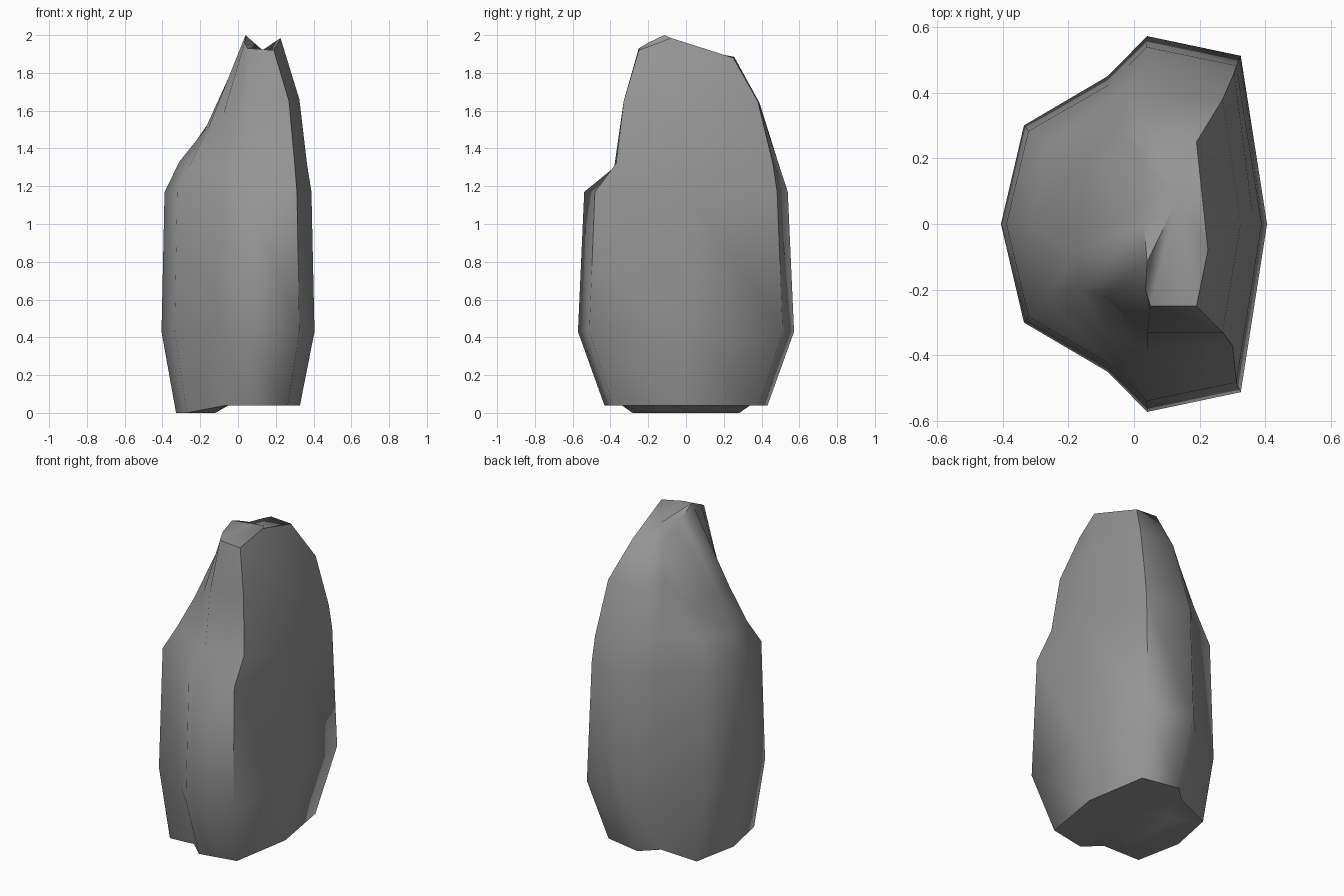
import bpy
import bmesh

default_cube = bpy.data.objects.get("Cube")
if default_cube:
    bpy.data.objects.remove(default_cube, do_unlink=True)


def make_material(name, colour):
    material = bpy.data.materials.new(name)
    material.use_nodes = True
    material.diffuse_color = colour
    material.node_tree.nodes["Principled BSDF"].inputs["Base Color"].default_value = colour
    return material


def scaled_ring(plan, height, scale_x, scale_y):
    return [(x * scale_x, y * scale_y, height) for x, y in plan]


# Half outline of the rock, mirrored front to back; order runs from the back
# round the broad side to the front and then round the narrow side
back_tip, broad_corner, broad_mid = (.04, .572), (.325, .512), (.405, 0)
narrow_mid, narrow_corner, notch = (-.405, 0), (-.335, .3), (-.08, .45)


def mirrored(point):
    return (point[0], -point[1])


plan = [back_tip, broad_corner, broad_mid, mirrored(broad_corner), mirrored(back_tip),
        mirrored(notch), mirrored(narrow_corner), narrow_mid, narrow_corner, notch]

# Foot ring: the narrow lobe reaches the ground, the broad side sits higher
foot = scaled_ring(plan, .04, .81, .755)
for index in (6, 7, 8):
    x, y, z = foot[index]
    foot[index] = (x, y * 1.25, 0)

belly = scaled_ring(plan, .43, 1, 1)
waist = scaled_ring(plan, 1.17, .96, .942)

# Shoulder ring: a shelf cut into the front
shoulder = [(.04, .49, 1.32), (.305, .46, 1.32), (.365, 0, 1.32), (.3, -.37, 1.32),
            (.04, -.38, 1.3), (-.08, -.33, 1.27), (-.26, -.23, 1.3),
            (-.31, 0, 1.33), (-.27, .23, 1.37), (-.08, .38, 1.38)]

# Crest ring: the broad side carries on upward while the narrow lobe ends
crest = [(.04, .39, 1.64), (.27, .38, 1.65), (.325, 0, 1.66), (.27, -.33, 1.65),
         (.04, -.33, 1.65), (-.09, -.22, 1.54), (-.16, -.2, 1.5),
         (-.175, -.08, 1.5), (-.145, .2, 1.53), (-.05, .29, 1.69)]

# Summit ring: a narrow ridge, highest toward the front
summit = [(.05, .255, 1.885), (.19, .25, 1.88), (.225, -.08, 1.985), (.19, -.25, 1.92),
          (.05, -.25, 1.93), (.035, -.2, 1.96), (.04, -.115, 2),
          (.03, 0, 1.95), (.02, .08, 1.91), (.03, .2, 1.89)]

# Loft the rings into one skin
mesh = bmesh.new()
rings = [[mesh.verts.new(point) for point in ring]
         for ring in (foot, belly, waist, shoulder, crest, summit)]
for lower, upper in zip(rings, rings[1:]):
    for i in range(len(lower)):
        j = (i + 1) % len(lower)
        mesh.faces.new((lower[i], lower[j], upper[j], upper[i]))

# Close the summit with a fan
peak = mesh.verts.new((.13, .07, 1.92))
top_ring = rings[-1]
for i, vert in enumerate(top_ring):
    mesh.faces.new((vert, top_ring[(i + 1) % len(top_ring)], peak))

# Close the underside with a step between the lobe and the broad side
base = rings[0]
lobe_front, lobe_back = [mesh.verts.new((-.12, y, 0)) for y in (-.2, .2)]
step_front, step_back = [mesh.verts.new((-.05, y, .04)) for y in (-.2, .2)]
mesh.faces.new((base[6], base[7], base[8], lobe_back, lobe_front))
mesh.faces.new((lobe_front, lobe_back, step_back, step_front))
mesh.faces.new((base[5], base[6], lobe_front, step_front))
mesh.faces.new((base[8], base[9], step_back, lobe_back))
mesh.faces.new(base[:6] + [step_front, step_back, base[9]])

bmesh.ops.recalc_face_normals(mesh, faces=mesh.faces)
rock_data = bpy.data.meshes.new("standing_rock")
mesh.to_mesh(rock_data)
mesh.free()
rock_data.materials.append(make_material("stone grey", (.3, .3, .3, 1)))

rock = bpy.data.objects.new("standing_rock", rock_data)
bpy.context.collection.objects.link(rock)
bpy.ops.object.select_all(action='DESELECT')
rock.select_set(True)
bpy.context.view_layer.objects.active = rock
bpy.ops.object.shade_smooth_by_angle(angle=1.2)
